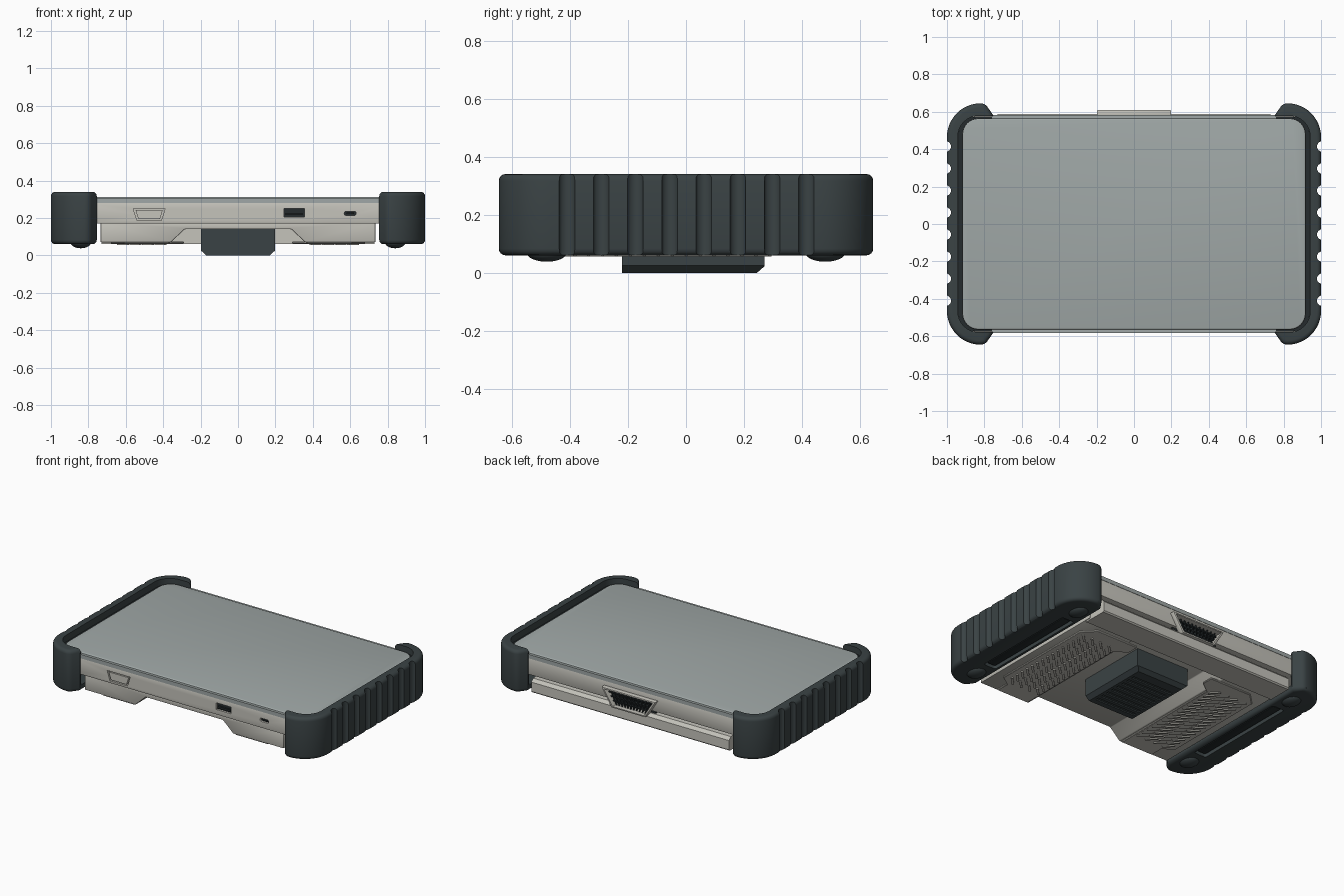
import bpy, bmesh, math
from mathutils import Vector

if "Cube" in bpy.data.objects:
    bpy.data.objects.remove(bpy.data.objects["Cube"])


def material(name, rgb):
    m = bpy.data.materials.new(name)
    m.diffuse_color = (*rgb, 1)
    m.use_nodes = True
    m.node_tree.nodes["Principled BSDF"].inputs["Base Color"].default_value = m.diffuse_color
    return m


RUBBER = material("rubber", (0.042, 0.055, 0.058))
BLACK = material("black_plastic", (0.018, 0.024, 0.026))
SHELL = material("shell_plastic", (0.56, 0.55, 0.50))
GLASS = material("screen_glass", (0.35, 0.39, 0.385))


def rounded(x, y, r, n=8):
    """Rounded rectangle outline with half sizes x, y."""
    return [(sx * (x - r) + r * math.cos(a0 + i * math.pi / 2 / n),
             sy * (y - r) + r * math.sin(a0 + i * math.pi / 2 / n))
            for k, (sx, sy) in enumerate([(1, 1), (-1, 1), (-1, -1), (1, -1)])
            for a0 in [k * math.pi / 2] for i in range(n + 1)]


def rect(x0, x1, z0, z1):
    return [(x0, z0), (x1, z0), (x1, z1), (x0, z1)]


def add_prism(bm, pts, lo, hi, axis='z'):
    place = {'z': lambda p, h: (p[0], p[1], h), 'y': lambda p, h: (p[0], h, p[1]),
             'x': lambda p, h: (h, p[0], p[1])}[axis]
    a = [bm.verts.new(place(p, lo)) for p in pts]
    b = [bm.verts.new(place(p, hi)) for p in pts]
    n = len(pts)
    bm.faces.new(a[::-1])
    bm.faces.new(b)
    for i in range(n):
        bm.faces.new((a[i], a[(i + 1) % n], b[(i + 1) % n], b[i]))


def finish(name, bm, mat):
    bmesh.ops.recalc_face_normals(bm, faces=bm.faces)
    me = bpy.data.meshes.new(name)
    bm.to_mesh(me)
    bm.free()
    ob = bpy.data.objects.new(name, me)
    bpy.context.collection.objects.link(ob)
    if mat:
        me.materials.append(mat)
    return ob


def activate(ob):
    bpy.ops.object.select_all(action='DESELECT')
    ob.select_set(True)
    bpy.context.view_layer.objects.active = ob


def prisms(name, items, mat=None, bevel=0, seg=3):
    """One object from a list of (outline, low, high, axis)."""
    bm = bmesh.new()
    for it in items:
        add_prism(bm, *it)
    ob = finish(name, bm, mat)
    if bevel:
        activate(ob)
        m = ob.modifiers.new("bevel", 'BEVEL')
        m.width, m.segments, m.limit_method = bevel, seg, 'ANGLE'
        m.angle_limit = math.radians(40)
        bpy.ops.object.modifier_apply(modifier=m.name)
    return ob


def cut(ob, items):
    cutter = prisms("cutter", items)
    cutter.hide_render = True
    activate(ob)
    m = ob.modifiers.new("cut", 'BOOLEAN')
    m.operation, m.solver, m.object = 'DIFFERENCE', 'EXACT', cutter
    bpy.ops.object.modifier_apply(modifier=m.name)
    bpy.data.objects.remove(cutter)


def circle(cx, cy, r, n=16):
    return [(cx + r * math.cos(2 * math.pi * i / n), cy + r * math.sin(2 * math.pi * i / n)) for i in range(n)]


# Port outlines (x, z) on the front face
serial = [(-0.56, 0.25), (-0.39, 0.25), (-0.41, 0.187), (-0.54, 0.187)]
serial_in = [(-0.548, 0.243), (-0.402, 0.243), (-0.418, 0.194), (-0.532, 0.194)]
usb = rect(0.245, 0.355, 0.205, 0.25)
small_usb = [(0.6 + x, 0.225 + z) for x, z in rounded(0.032, 0.011, 0.010, 4)]

# Upper shell with ports and screen
shell = prisms("upper_shell", [(rounded(0.935, 0.58, 0.1), 0.17, 0.285, 'z')], SHELL, 0.006, 2)
cut(shell, [(p, -0.6, -0.56, 'y') for p in (serial, usb, small_usb)]
    + [([(-0.18, 0.24), (0.18, 0.24), (0.115, 0.14), (-0.115, 0.14)], 0.555, 0.6, 'y')])
prisms("serial_port_cover", [(serial_in, -0.579, -0.55, 'y')], SHELL)
prisms("usb_ports", [(rect(0.24, 0.36, 0.20, 0.255), -0.566, -0.55, 'y'),
                     (rect(0.255, 0.345, 0.215, 0.228), -0.578, -0.55, 'y'),
                     (rect(0.56, 0.64, 0.21, 0.24), -0.566, -0.55, 'y'),
                     (rect(0.58, 0.62, 0.221, 0.229), -0.578, -0.55, 'y')], BLACK)
prisms("screen_gasket", [(rounded(0.938, 0.574, 0.09), 0.27, 0.298, 'z')], BLACK)
prisms("screen_edge_strips", [(rect(-0.76, 0.76, min(s * 0.56, s * 0.582), max(s * 0.56, s * 0.582)), 0.28, 0.306, 'z')
                              for s in (1, -1)], GLASS)
prisms("screen", [(rounded(0.917, 0.564, 0.085), 0.28, 0.313, 'z')], GLASS, 0.007, 3)

# Lower shell: channelled profile closed by a full-width strip at the back
profile = [(-0.735, 0.18), (-0.735, 0.07), (-0.36, 0.07), (-0.285, 0.14),
           (0.285, 0.14), (0.36, 0.07), (0.735, 0.07), (0.735, 0.18)]
prisms("lower_shell", [(profile, -0.568, 0.46, 'y')], SHELL, 0.005, 2)
prisms("back_strip", [([(0.42, 0.06), (0.58, 0.06), (0.588, 0.068), (0.588, 0.13), (0.57, 0.15), (0.42, 0.15)],
                       -0.73, 0.73, 'x')], SHELL)

for s, side in ((1, "right"), (-1, "left")):
    # Underside panel with a raised stepped plate and slanted grip ribs
    plate = [(0.37, -0.56), (0.61, -0.56), (0.61, -0.47), (0.68, -0.42), (0.68, 0.30), (0.60, 0.38), (0.29, 0.38),
             (0.29, 0.30), (0.37, 0.24)]
    prisms(side + "_back_panel", [([(s * x, y) for x, y in plate], 0.062, 0.075, 'z')], SHELL, 0.004, 1)
    ribs = []
    for col in range(4):
        for row in range(15):
            cx, cy = 0.415 + col * 0.067, -0.41 + row * 0.048
            d, n = Vector((0.027, 0.027)), Vector((-0.005, 0.005))
            c = Vector((cx, cy))
            ribs.append(([(s * p.x, p.y) for p in (c - d - n, c + d - n, c + d + n, c - d + n)], 0.056, 0.068, 'z'))
    prisms(side + "_grip_ribs", ribs, SHELL)

    # Rubber bumper: solid end cap, hollowed for the body, scalloped outside
    arc = [(0.82 + 0.18 * math.sin(i * math.pi / 24), 0.465 + 0.18 * math.cos(i * math.pi / 24)) for i in range(13)]
    half = [(0.755, 0.585), (0.797, 0.645)] + arc
    cap = [(s * x, y) for x, y in half + [(x, -y) for x, y in half[::-1]]]
    bumper = prisms(side + "_bumper", [(cap, 0.06, 0.34, 'z')], RUBBER, 0.032, 4)
    cut(bumper, [(rounded(0.942, 0.578, 0.11), 0.1, 0.5, 'z')])
    cut(bumper, [(circle(s * 1.006, -0.41 + i * 0.1178, 0.028), 0, 0.5, 'z') for i in range(8)])
    cut(bumper, [([(s * 0.83 + x, y) for x, y in rounded(0.045, 0.37, 0.015, 4)], 0, 0.085, 'z')])
    prisms(side + "_strap_bar", [([(s * 0.83 + x, y) for x, y in rounded(0.03, 0.355, 0.01, 4)], 0.068, 0.1, 'z')],
           BLACK, 0.005, 2)

    # Domed feet
    bm = bmesh.new()
    for y in (-0.48, 0.48):
        r = bmesh.ops.create_uvsphere(bm, u_segments=24, v_segments=12, radius=1)
        bmesh.ops.scale(bm, vec=(0.055, 0.07, 0.032), verts=r['verts'])
        bmesh.ops.translate(bm, vec=(s * 0.84, y, 0.07), verts=r['verts'])
    finish(side + "_feet", bm, RUBBER)

# Back vent: hood frame with grille inside
vent = prisms("vent_hood", [([(-0.2, 0.25), (0.2, 0.25), (0.125, 0.13), (-0.125, 0.13)], 0.57, 0.61, 'y')],
              SHELL, 0.005, 2)
cut(vent, [([(-0.18, 0.24), (0.18, 0.24), (0.115, 0.14), (-0.115, 0.14)], 0.5, 0.7, 'y')])
bars = [(rect(-0.17, 0.17, 0.14, 0.24), 0.55, 0.562, 'y')]
for k in range(-5, 6):
    w = 0.03 * k
    bars.append(([(w - 0.003, 0.235), (w + 0.003, 0.235), (w * 0.7 + 0.003, 0.142), (w * 0.7 - 0.003, 0.142)],
                 0.56, 0.585, 'y'))
for z in (0.165, 0.19, 0.215):
    w = 0.115 + (z - 0.14) * 0.65
    bars.append((rect(-w, w, z - 0.003, z + 0.003), 0.56, 0.583, 'y'))
prisms("vent_grille", bars, BLACK)

# Mounting block under the centre, with sloped back end and gripping ribs
block = prisms("mount_block", [([(-0.22, 0.145), (-0.22, 0), (0.245, 0), (0.27, 0.022), (0.27, 0.145)],
                                -0.197, 0.197, 'x')], RUBBER)
cut(block, [([(s * 0.21, -0.02), (s * 0.165, -0.02), (s * 0.165, -0.005), (s * 0.2, 0.028), (s * 0.21, 0.028)],
             -0.5, 0.5, 'y') for s in (1, -1)])
cut(block, [(rect(-0.15, 0.15, y - 0.012, y + 0.012), -0.1, 0.008, 'z') for y in
            [-0.17 + i * 0.048 for i in range(8)]])

# Front tongue of the mount with a rimmed, slotted face
tongue = prisms("mount_tongue", [([(-0.185, 0.14), (-0.185, 0.05), (-0.16, 0.026), (0.16, 0.026),
                                   (0.185, 0.05), (0.185, 0.14)], -0.45, -0.2, 'y')], RUBBER, 0.004, 2)
cut(tongue, [([(-0.155, 0.125), (-0.155, 0.06), (-0.14, 0.042), (0.14, 0.042), (0.155, 0.06), (0.155, 0.125)],
              -0.6, -0.43, 'y'),
             (rect(-0.085, 0.085, 0.09, 0.112), -0.6, -0.4, 'y'),
             (rect(-0.03, 0.03, -0.5, -0.38), 0, 0.045, 'z')])

for ob in bpy.context.scene.objects:
    activate(ob)
    bpy.ops.object.shade_smooth_by_angle(angle=math.radians(32))
